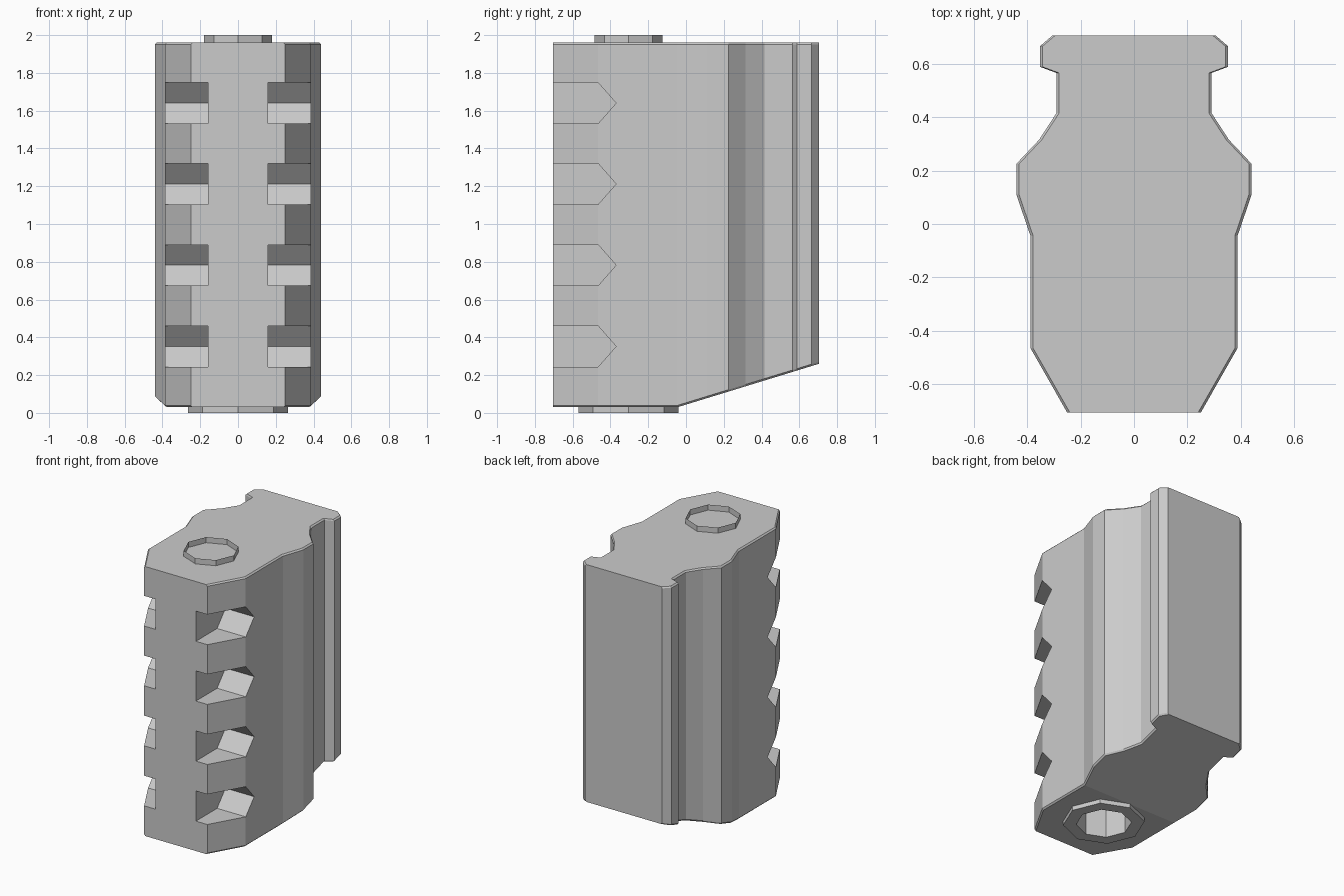
import bpy, bmesh, math

if "Cube" in bpy.data.objects:
    bpy.data.objects.remove(bpy.data.objects["Cube"])

# right half of the horizontal outline, front to back (half width, y)
HALF = [(0.25, -0.705), (0.387, -0.465), (0.387, -0.045), (0.44, 0.11), (0.44, 0.225),
        (0.355, 0.315), (0.29, 0.415), (0.29, 0.565), (0.352, 0.588), (0.352, 0.665),
        (0.305, 0.705)]
N = len(HALF)
HOLE_Y = -0.305


def make(name, bm):
    bmesh.ops.recalc_face_normals(bm, faces=bm.faces)
    mesh = bpy.data.meshes.new(name)
    bm.to_mesh(mesh)
    bm.free()
    ob = bpy.data.objects.new(name, mesh)
    bpy.context.collection.objects.link(ob)
    return ob


def bridge(bm, a, b):
    for i in range(len(a)):
        j = (i + 1) % len(a)
        bm.faces.new((a[i], a[j], b[j], b[i]))


def octagon(bm, r, z):
    return [bm.verts.new((r * math.cos(i * math.pi / 4),
                          HOLE_Y + r * math.sin(i * math.pi / 4), z)) for i in range(8)]


def floor_z(y):
    return 0.03 + max(0, y + 0.045) * 0.307


def cut(ob, cutter):
    mod = ob.modifiers.new("cut", 'BOOLEAN')
    mod.operation = 'DIFFERENCE'
    mod.solver = 'EXACT'
    mod.object = cutter
    bpy.context.view_layer.objects.active = ob
    bpy.ops.object.modifier_apply(modifier=mod.name)
    bpy.data.objects.remove(cutter)


# body: outline lofted upward with a small chamfer at both ends, sloped underside
bm = bmesh.new()


def layer(inset, z_of_y):
    pts = [(w - inset, y) for w, y in HALF]
    pts += [(-x, y) for x, y in reversed(pts)]
    return [bm.verts.new((x, y, z_of_y(y))) for x, y in pts]


rings = [layer(0.01, floor_z), layer(0, lambda y: floor_z(y) + 0.01),
         layer(0, lambda y: 1.95), layer(0.01, lambda y: 1.96)]
for a, b in zip(rings, rings[1:]):
    bridge(bm, a, b)
bm.faces.new(rings[-1])
low = rings[0]
bm.faces.new(low[:3] + low[-3:])      # flat front of underside
bm.faces.new(low[2:2 * N - 2])        # sloped rear of underside
body = make("body", bm)

# grip notches: pointed prisms cut into both front corners
bm = bmesh.new()
for zc in (0.352, 0.782, 1.212, 1.64):
    side = [(-0.9, -0.108), (-0.465, -0.108), (-0.37, 0), (-0.465, 0.108), (-0.9, 0.108)]
    for s in (-1, 1):
        a, b = [[bm.verts.new((s * x, y, zc + z)) for y, z in side] for x in (0.16, 0.6)]
        bridge(bm, a, b)
        bm.faces.new(a)
        bm.faces.new(b)
cut(body, make("notch_cutter", bm))

# deep octagonal socket from below
bm = bmesh.new()
a, b = octagon(bm, 0.18, -0.2), octagon(bm, 0.18, 1.95)
bridge(bm, a, b)
bm.faces.new(a)
bm.faces.new(b)
cut(body, make("socket_cutter", bm))

# collar around the socket
bm = bmesh.new()
loops = [octagon(bm, r, z) for r, z in ((0.265, 0.031), (0.265, 0), (0.18, 0), (0.18, 0.031))]
for i in range(4):
    bridge(bm, loops[i], loops[(i + 1) % 4])
make("bottom_collar", bm)

# thin open rim on top
bm = bmesh.new()
bridge(bm, octagon(bm, 0.18, 1.96), octagon(bm, 0.18, 2.0))
make("top_rim", bm)
